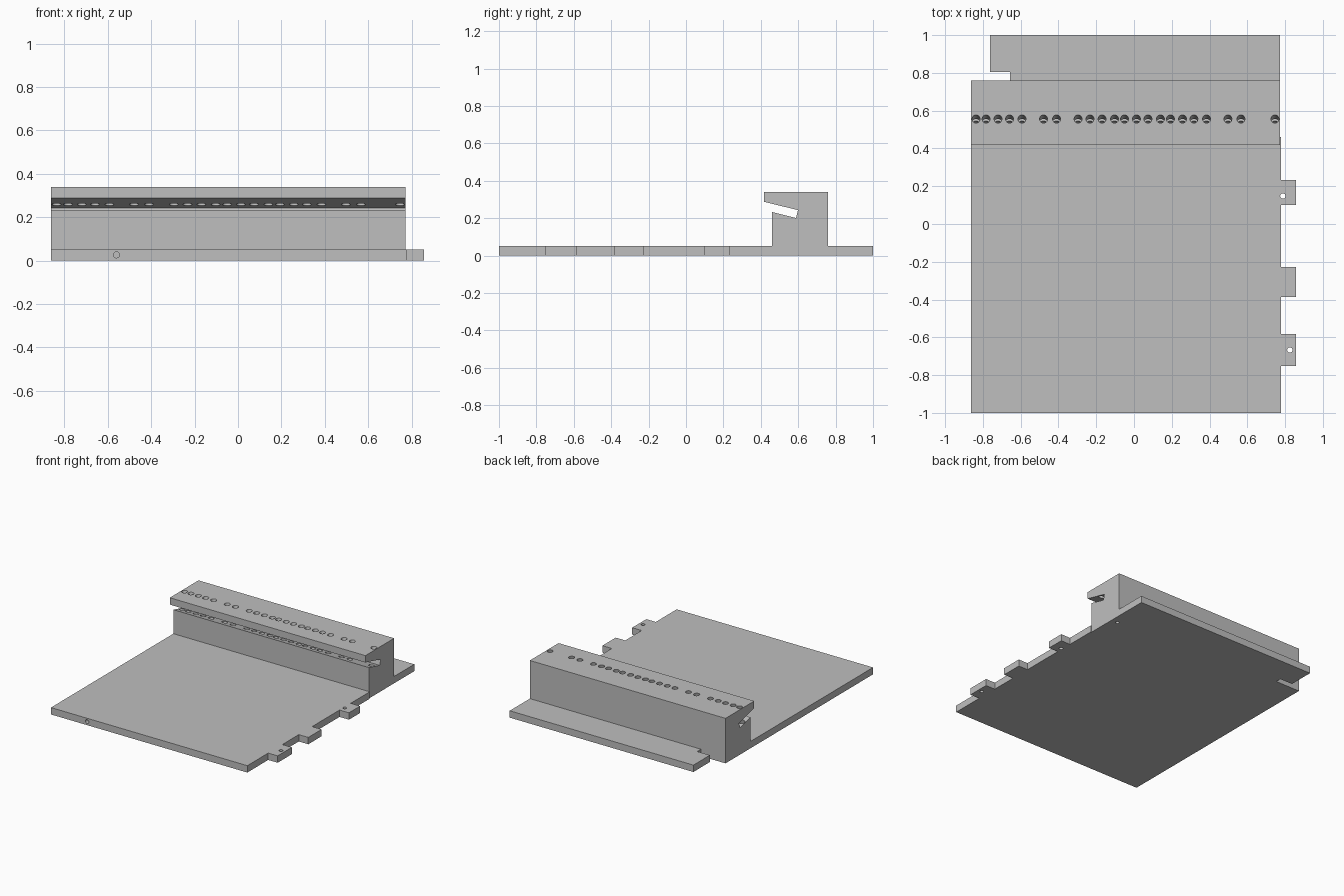
import bpy, bmesh, math
from mathutils import Matrix, Vector

if "Cube" in bpy.data.objects:
    bpy.data.objects.remove(bpy.data.objects["Cube"])

T = 0.052                                  # plate thickness
L, R, R2 = -0.862, 0.778, 0.772            # left edge, right edge, right edge at the bar

grey = bpy.data.materials.new("light_grey")
grey.diffuse_color = (0.52, 0.52, 0.52, 1)
grey.use_nodes = True
grey.node_tree.nodes["Principled BSDF"].inputs["Base Color"].default_value = grey.diffuse_color


def add_object(name, bm):
    bmesh.ops.recalc_face_normals(bm, faces=bm.faces)
    me = bpy.data.meshes.new(name)
    bm.to_mesh(me)
    bm.free()
    me.materials.append(grey)
    ob = bpy.data.objects.new(name, me)
    bpy.context.collection.objects.link(ob)
    return ob


def extrude_profile(name, points, direction):
    bm = bmesh.new()
    face = bm.faces.new([bm.verts.new(p) for p in points])
    res = bmesh.ops.extrude_face_region(bm, geom=[face])
    verts = [v for v in res["geom"] if isinstance(v, bmesh.types.BMVert)]
    bmesh.ops.translate(bm, verts=verts, vec=direction)
    return add_object(name, bm)


def add_drill(bm, start, end, radius):
    a, b = Vector(start), Vector(end)
    d = b - a
    m = Matrix.Translation((a + b) / 2) @ d.to_track_quat('Z', 'Y').to_matrix().to_4x4()
    bmesh.ops.create_cone(bm, cap_ends=True, segments=24, radius1=radius,
                          radius2=radius, depth=d.length, matrix=m)


def boolean(target, tool, operation):
    mod = target.modifiers.new(operation.lower(), 'BOOLEAN')
    mod.object, mod.operation, mod.solver = tool, operation, 'EXACT'
    bpy.context.view_layer.objects.active = target
    bpy.ops.object.modifier_apply(modifier=mod.name)
    bpy.data.objects.remove(tool, do_unlink=True)


# Base plate outline with three side tabs and a rear notch
outline = [(L, -1), (R, -1)]
for y0, y1 in [(-0.751, -0.582), (-0.386, -0.227), (0.10, 0.233)]:
    outline += [(R, y0), (0.857, y0), (0.857, y1), (R, y1)]
outline += [(R, 0.46), (R2, 0.46), (R2, 1), (-0.762, 1), (-0.762, 0.804),
            (-0.656, 0.804), (-0.656, 0.76), (L, 0.76)]
base = extrude_profile("slotted_base", [(x, y, 0) for x, y in outline], (0, 0, T))

# Raised bar with a slanted slot in its front
profile = [(0.46, T), (0.76, T), (0.76, 0.34), (0.417, 0.34), (0.417, 0.288),
           (0.599, 0.243), (0.588, 0.201), (0.46, 0.233)]
bar = extrude_profile("slotted_bar", [(L, y, z) for y, z in profile], (R2 - L, 0, 0))
boolean(base, bar, 'UNION')

# Drilled holes: slanted row across the slot, tab holes, front and underside holes
drills = bmesh.new()
row = [-.836, -.783, -.72, -.659, -.593, -.479, -.41, -.296, -.233, -.169, -.103,
       -.05, .013, .074, .14, .193, .257, .317, .384, .497, .566, .746]
axis = Vector((0, 0.24, 0.97))
for x in row:
    c = Vector((x, 0.556, 0.34))
    add_drill(drills, c + axis * 0.05, c - axis * 0.16, 0.021)
for x, y in [(0.788, 0.148), (0.825, -0.667)]:
    add_drill(drills, (x, y, -0.05), (x, y, 0.1), 0.014)
add_drill(drills, (-0.56, -1.05, 0.027), (-0.56, -0.9, 0.027), 0.014)
add_drill(drills, (0.72, 0.678, -0.05), (0.72, 0.678, 0.1), 0.013)
cutter = add_object("drill_cutter", drills)
cutter.hide_render = True
boolean(base, cutter, 'DIFFERENCE')

# Round hole walls, crisp edges
bpy.ops.object.select_all(action='DESELECT')
base.select_set(True)
bpy.context.view_layer.objects.active = base
bpy.ops.object.shade_smooth_by_angle(angle=math.radians(30))
